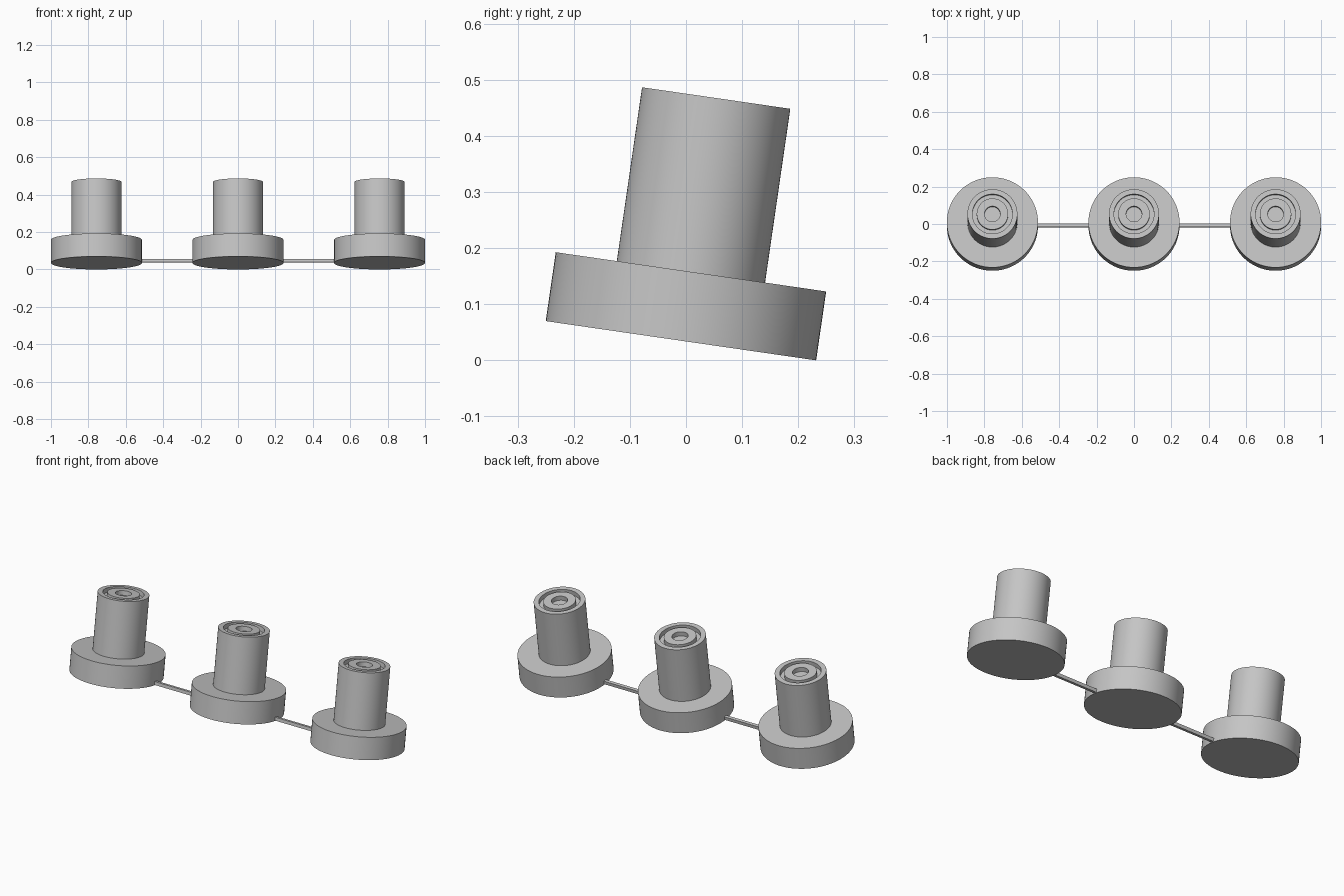
import bpy, bmesh, math
from mathutils import Matrix, Vector

cube = bpy.data.objects.get("Cube")
if cube:
    bpy.data.objects.remove(cube, do_unlink=True)

GREY = (0.56, 0.56, 0.56, 1)
SEGMENTS = 72
SPACING = 0.757
BASE_R, BASE_H = 0.2435, 0.124
POST_R, POST_TOP = 0.1335, 0.437
RECESS = 0.025
ROD = 0.018

# One row frame, tilted backwards about x
tilt = Matrix.Translation((0, -0.009, 0.035)) @ Matrix.Rotation(math.radians(-8.26), 4, "X")

grey = bpy.data.materials.new("plain grey")
grey.use_nodes = True
grey.diffuse_color = GREY
bsdf = next(n for n in grey.node_tree.nodes if n.type == "BSDF_PRINCIPLED")
bsdf.inputs["Base Color"].default_value = GREY


def add_object(name, bm, offset):
    bmesh.ops.recalc_face_normals(bm, faces=bm.faces)
    mesh = bpy.data.meshes.new(name)
    bm.to_mesh(mesh)
    bm.free()
    mesh.materials.append(grey)
    obj = bpy.data.objects.new(name, mesh)
    obj.matrix_world = tilt @ Matrix.Translation(offset)
    bpy.context.collection.objects.link(obj)
    return obj


def lathe(name, profile, offset):
    bm = bmesh.new()
    verts = [bm.verts.new((r, 0, z)) for r, z in profile]
    edges = [bm.edges.new(pair) for pair in zip(verts, verts[1:])]
    bmesh.ops.spin(bm, geom=verts + edges, cent=(0, 0, 0), axis=(0, 0, 1),
                   angle=math.tau, steps=SEGMENTS, use_duplicate=False)
    bmesh.ops.remove_doubles(bm, verts=bm.verts, dist=0.0001)
    obj = add_object(name, bm, offset)
    bpy.ops.object.select_all(action="DESELECT")
    obj.select_set(True)
    bpy.context.view_layer.objects.active = obj
    bpy.ops.object.shade_smooth_by_angle(angle=math.radians(30))
    return obj


# Flanged base, post, ring groove and shallow centre hole in one profile
floor = POST_TOP - RECESS
spigot_profile = [
    (0, 0), (BASE_R, 0), (BASE_R, BASE_H), (POST_R, BASE_H),
    (POST_R, POST_TOP), (0.107, POST_TOP), (0.107, floor),
    (0.084, floor), (0.084, POST_TOP), (0.042, POST_TOP),
    (0.042, floor), (0, floor),
]
for side, label in ((-1, "right"), (0, "middle"), (1, "left")):
    lathe(label + "_flanged_post", spigot_profile, Vector((side * SPACING, 0, 0)))

# Thin rods joining neighbouring bases
for side, label in ((-1, "right"), (1, "left")):
    bm = bmesh.new()
    bmesh.ops.create_cube(bm, size=1)
    bmesh.ops.scale(bm, verts=bm.verts, vec=(SPACING - 2 * BASE_R + 0.01, ROD, ROD))
    add_object(label + "_connecting_rod", bm, Vector((side * SPACING / 2, 0, 0.012)))
